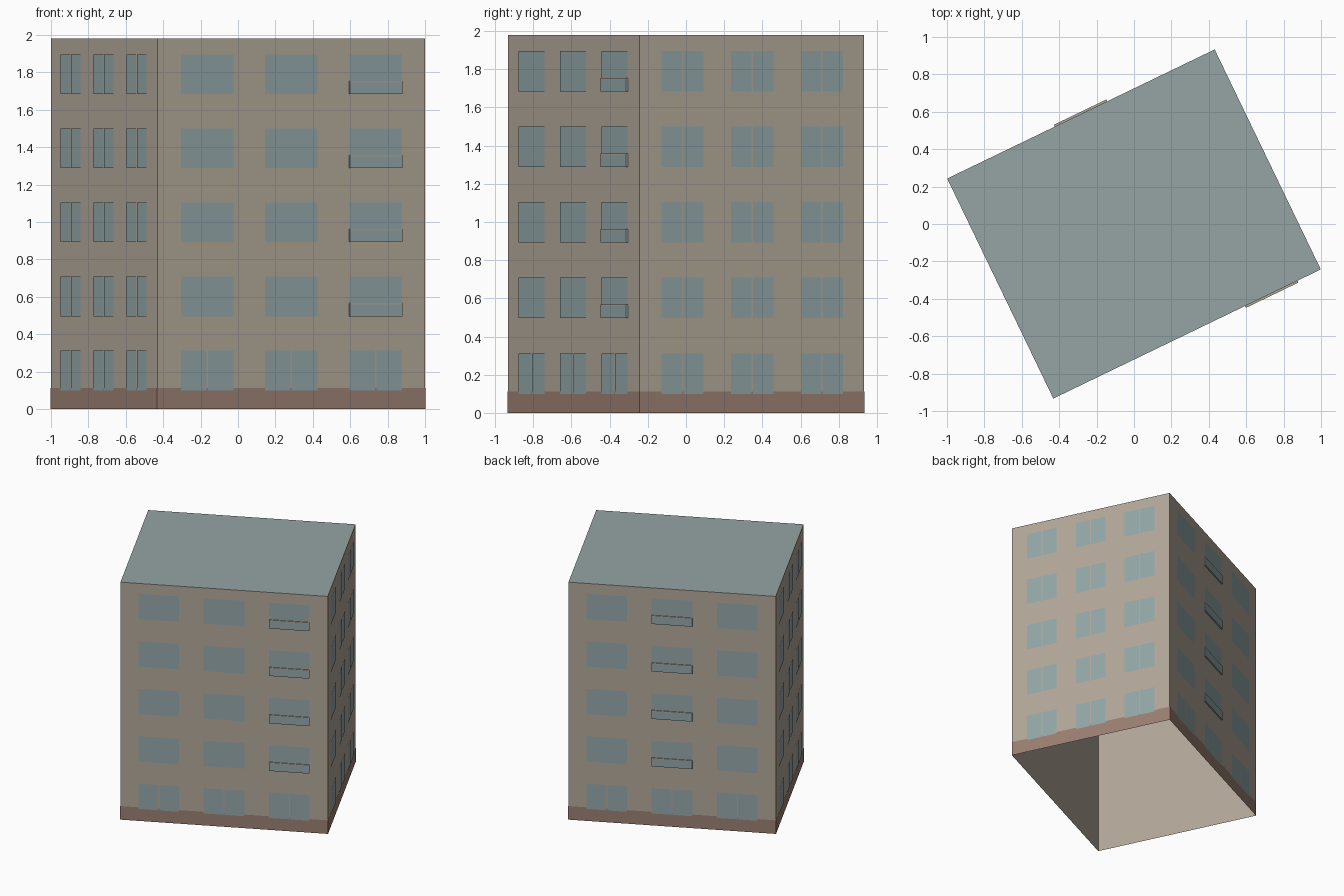
import bpy
import bmesh
from math import radians, pi
from mathutils import Matrix, Vector

cube = bpy.data.objects.get("Cube")
if cube:
    bpy.data.objects.remove(cube)

WIDTH, DEPTH, HEIGHT = 1.588, 1.306, 1.98
TURN = Matrix.Rotation(radians(25.76), 4, 'Z')
BAND = 0.113
ROWS = [0.1 + 0.396 * i for i in range(5)]
PANE_H = 0.212


def material(name, rgb):
    mat = bpy.data.materials.new(name)
    mat.use_nodes = True
    mat.diffuse_color = (*rgb, 1)
    mat.node_tree.nodes["Principled BSDF"].inputs["Base Color"].default_value = (*rgb, 1)
    return mat


stone = material("beige_wall", (0.44, 0.385, 0.315))
glass = material("blue_grey_glass", (0.29, 0.38, 0.39))
slate = material("grey_green_roof", (0.30, 0.375, 0.37))
brick = material("brown_base", (0.32, 0.21, 0.165))


class Part:
    """Collects rectangles and slabs laid on the four sides of the block."""

    def __init__(self, name, mat):
        self.name, self.mat, self.bm = name, mat, bmesh.new()

    def points(self, side, s0, s1, z0, z1, out):
        rot = Matrix.Rotation(side * pi / 2, 4, 'Z')
        reach = (WIDTH if side % 2 else DEPTH) / 2 + out
        corners = [(s0, z0), (s1, z0), (s1, z1), (s0, z1)]
        return [self.bm.verts.new(TURN @ rot @ Vector((s, -reach, z))) for s, z in corners]

    def panel(self, side, s0, s1, z0, z1, out=0.0):
        self.bm.faces.new(self.points(side, s0, s1, z0, z1, out))

    def slab(self, side, s0, s1, z0, z1, out):
        back = self.points(side, s0, s1, z0, z1, 0)
        front = self.points(side, s0, s1, z0, z1, out)
        self.bm.faces.new(front)
        for i in range(4):
            j = (i + 1) % 4
            self.bm.faces.new((back[i], back[j], front[j], front[i]))

    def finish(self):
        bmesh.ops.remove_doubles(self.bm, verts=self.bm.verts, dist=0.0001)
        mesh = bpy.data.meshes.new(self.name)
        self.bm.to_mesh(mesh)
        self.bm.free()
        mesh.materials.append(self.mat)
        bpy.context.collection.objects.link(bpy.data.objects.new(self.name, mesh))


walls = Part("walls", stone)
base = Part("base_band", brick)
windows = Part("windows", glass)
balconies = Part("balcony_panels", glass)
rails = Part("balcony_rails", stone)
roof = Part("roof", slate)

# Sides in order: front, left, back, right
for side in range(4):
    long_side = side % 2 == 0
    half = (WIDTH if long_side else DEPTH) / 2
    walls.panel(side, -half, half, 0, HEIGHT)
    base.panel(side, -half - 0.002, half + 0.002, 0, BAND, 0.002)

    # Window grid; split panes on the short sides and the ground floor
    spacing, w = (0.5, 0.311) if long_side else (0.405, 0.245)
    for col in (-1, 0, 1):
        mid = col * spacing
        for row, z in enumerate(ROWS):
            gap = 0.004 if (not long_side or row == 0) else 0
            if gap:
                windows.panel(side, mid - w / 2, mid - gap, z, z + PANE_H, 0.004)
                windows.panel(side, mid + gap, mid + w / 2, z, z + PANE_H, 0.004)
            else:
                windows.panel(side, mid - w / 2, mid + w / 2, z, z + PANE_H, 0.004)

    # Shallow balconies: one upper column on the front and one on the back
    if long_side:
        mid = spacing if side == 0 else 0
        for z in ROWS[1:]:
            a, b = mid - w / 2, mid + w / 2
            balconies.slab(side, a, b, z, z + 0.063, 0.011)
            rails.slab(side, a, b, z + 0.063, z + 0.071, 0.011)

# Flat roof closing the top; the underside of the block stays open
roof.bm.faces.new([roof.bm.verts.new(TURN @ Vector((x * WIDTH / 2, y * DEPTH / 2, HEIGHT)))
                   for x, y in ((-1, -1), (1, -1), (1, 1), (-1, 1))])

for part in (walls, base, windows, balconies, rails, roof):
    part.finish()
